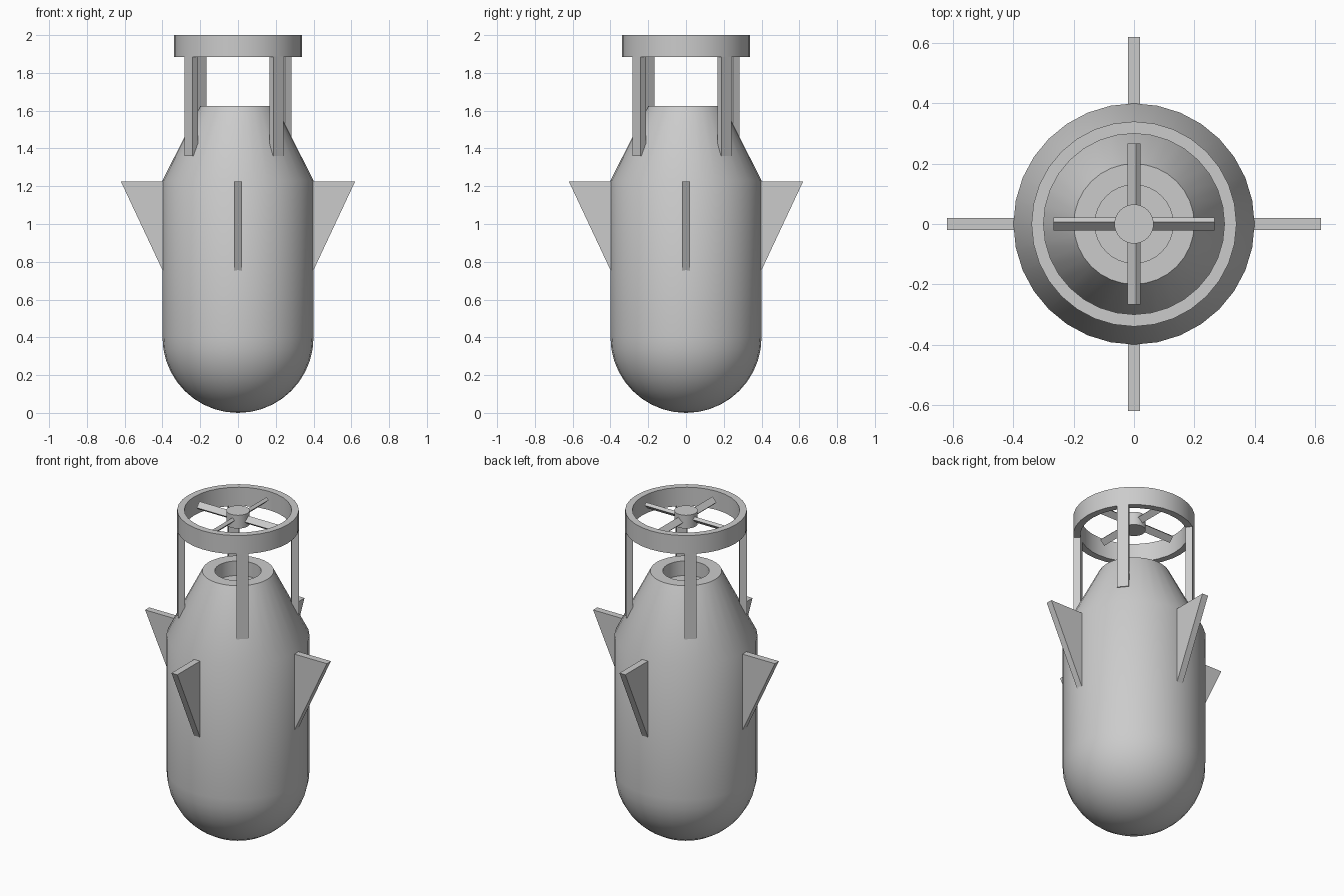
import bpy, bmesh
from math import sin, cos, pi, radians
from mathutils import Matrix

if "Cube" in bpy.data.objects:
    bpy.data.objects.remove(bpy.data.objects["Cube"])

SEG = 32


def finish(name, bm, smooth=False):
    bmesh.ops.remove_doubles(bm, verts=bm.verts, dist=1e-5)
    bmesh.ops.recalc_face_normals(bm, faces=bm.faces)
    me = bpy.data.meshes.new(name)
    bm.to_mesh(me)
    bm.free()
    ob = bpy.data.objects.new(name, me)
    bpy.context.collection.objects.link(ob)
    if smooth:
        bpy.ops.object.select_all(action='DESELECT')
        ob.select_set(True)
        bpy.context.view_layer.objects.active = ob
        bpy.ops.object.shade_smooth_by_angle(angle=radians(30))
    return ob


def lathe(name, profile, closed=False):
    """Revolve (radius, z) points around the z axis."""
    bm = bmesh.new()
    vs = [bm.verts.new((r, 0, z)) for r, z in profile]
    edges = [bm.edges.new(p) for p in zip(vs, vs[1:])]
    if closed:
        edges.append(bm.edges.new((vs[-1], vs[0])))
    bmesh.ops.spin(bm, geom=vs + edges, cent=(0, 0, 0), axis=(0, 0, 1),
                   angle=2 * pi, steps=SEG, use_merge=True)
    return finish(name, bm, True)


def prism(name, base, offset, turn=0.0):
    """Extrude a flat polygon along an offset, then turn it about z."""
    bm = bmesh.new()
    face = bm.faces.new([bm.verts.new(p) for p in base])
    new = bmesh.ops.extrude_face_region(bm, geom=[face], use_keep_orig=True)["geom"]
    bmesh.ops.translate(bm, vec=offset,
                        verts=[g for g in new if isinstance(g, bmesh.types.BMVert)])
    bm.transform(Matrix.Rotation(turn, 4, 'Z'))
    return finish(name, bm)


# Body: round nose, straight barrel, tapered tail with a recessed socket
nose = [(0.4 * sin(a), 0.4 - 0.4 * cos(a)) for a in [i * pi / 20 for i in range(11)]]
lathe("body", nose + [(0.4, 1.23), (0.2, 1.625), (0.13, 1.625), (0.13, 1.535), (0, 1.535)])

# Tail ring
lathe("tail_ring", [(0.34, 1.885), (0.34, 2.0), (0.30, 2.0), (0.30, 1.885)], closed=True)

# Four struts, each one ring segment wide, and four fins
a0, a1 = radians(33.75), radians(45)
strut = [(r * cos(a), r * sin(a), 1.36)
         for r, a in ((0.30, a0), (0.34, a0), (0.34, a1), (0.30, a1))]
fin = [(0.39, -0.02, 1.225), (0.62, -0.02, 1.225), (0.39, -0.02, 0.735)]
for i in range(4):
    prism(f"strut_{i + 1}", strut, (0, 0, 0.527), i * pi / 2)
    prism(f"fin_{i + 1}", fin, (0, 0.04, 0), i * pi / 2)

# Propeller hub
lathe("propeller_hub", [(0, 1.915), (0.065, 1.915), (0.065, 1.997), (0, 1.997)])

# Two crossed, pitched blade bars
for i in range(2):
    bm = bmesh.new()
    bmesh.ops.create_cube(bm, size=1)
    bm.transform(Matrix.Translation((0, 0, 1.957))
                 @ Matrix.Rotation(-i * pi / 2, 4, 'Z')
                 @ Matrix.Rotation(pi / 4, 4, 'X')
                 @ Matrix.Diagonal((0.535, 0.04, 0.02, 1)))
    finish(f"propeller_blade_bar_{i + 1}", bm)
